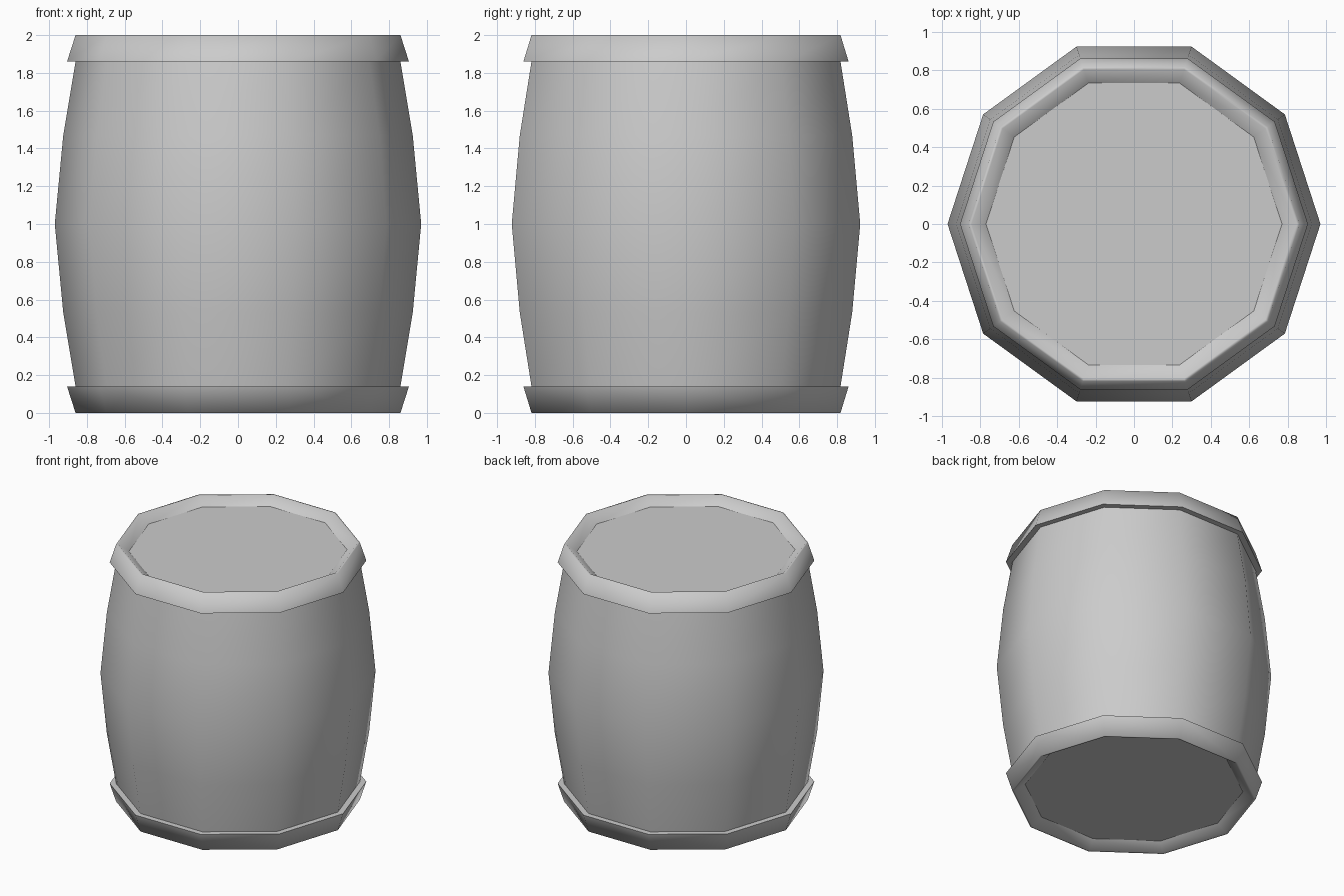
import bpy, bmesh
from math import cos, sin, pi

if "Cube" in bpy.data.objects:
    bpy.data.objects.remove(bpy.data.objects["Cube"])

SIDES = 10


def lathe(name, profile, sharp=(), cap=False, origin_z=0.0):
    """Spin (radius, z) points round z; 'sharp' lists profile rings kept crisp."""
    bm = bmesh.new()
    rings = [[bm.verts.new((r * cos(2 * pi * i / SIDES), r * sin(2 * pi * i / SIDES), z - origin_z))
              for i in range(SIDES)] for r, z in profile]
    for a, b in zip(rings, rings[1:]):
        for i in range(SIDES):
            j = (i + 1) % SIDES
            bm.faces.new((a[i], a[j], b[j], b[i]))
    if cap:
        bm.faces.new(rings[-1])
    for f in bm.faces:
        f.smooth = True
    for k in sharp:
        for i in range(SIDES):
            e = bm.edges.get((rings[k][i], rings[k][(i + 1) % SIDES]))
            e.smooth = False
    mesh = bpy.data.meshes.new(name)
    bm.to_mesh(mesh)
    bm.free()
    obj = bpy.data.objects.new(name, mesh)
    obj.location.z = origin_z
    bpy.context.collection.objects.link(obj)
    return obj


# Bulging barrel wall
lathe("barrel_wall", [(0.86, 0.14), (0.925, 0.53), (0.97, 1.0), (0.925, 1.47), (0.86, 1.86)])

# Flared hoop, rounded lip and recessed lid, mirrored to the bottom end
ends = lathe("hoop_and_lid",
             [(0.86, 1.86), (0.905, 1.86), (0.86, 2.0), (0.845, 2.0), (0.77, 1.945)],
             sharp=(1, 4), cap=True, origin_z=1.0)
mirror = ends.modifiers.new("both_ends", 'MIRROR')
mirror.use_axis = (False, False, True)
